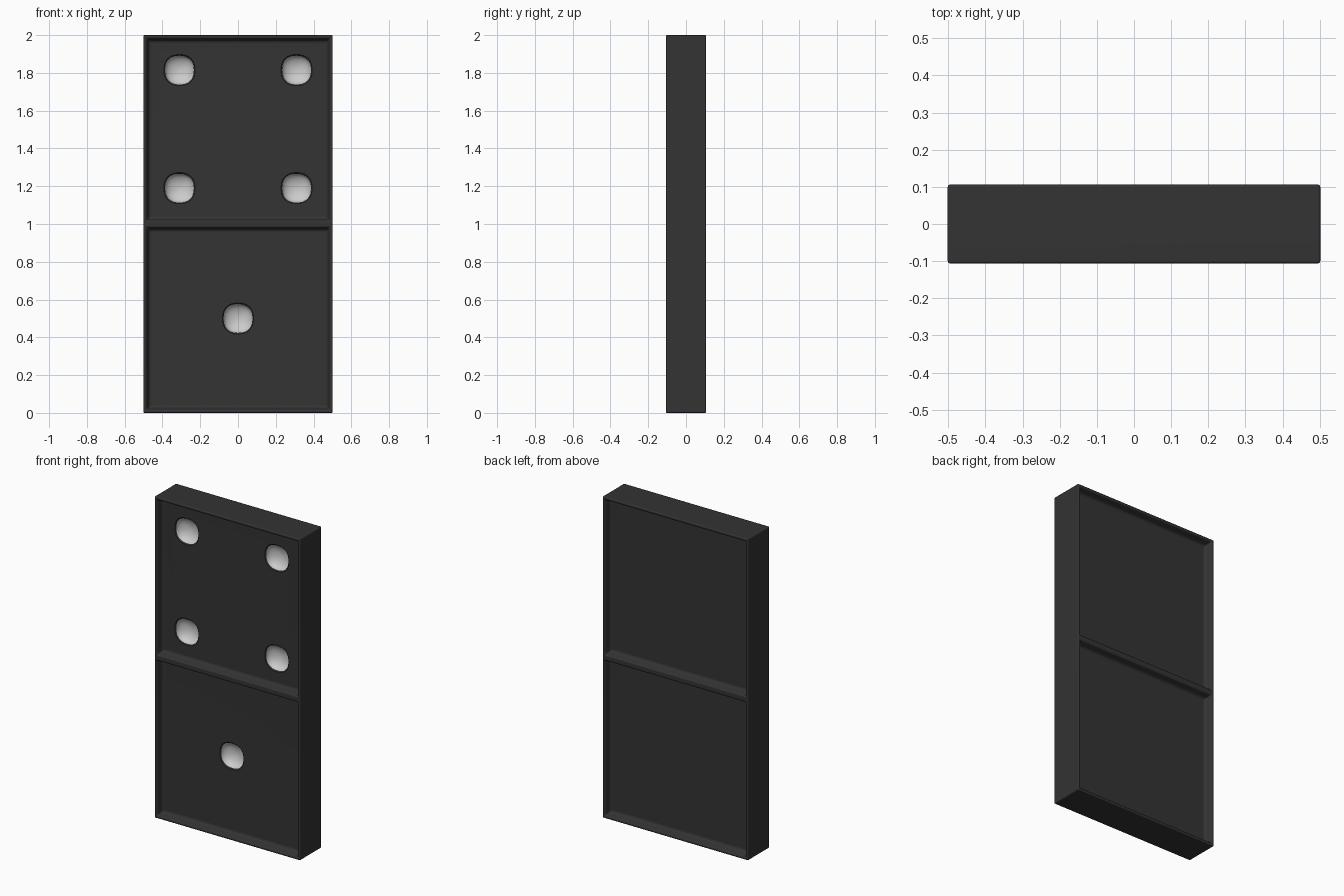
import bpy, bmesh
from math import cos, sin, pi, sqrt
from mathutils import Matrix

if "Cube" in bpy.data.objects:
    bpy.data.objects.remove(bpy.data.objects["Cube"])

W, D, H = 1.003, 0.212, 2.0
PIP_R, PIP_DEPTH, SIDES = 0.076, 0.045, 32


def material(name, value):
    m = bpy.data.materials.new(name)
    m.diffuse_color = (value, value, value, 1)
    m.use_nodes = True
    m.node_tree.nodes["Principled BSDF"].inputs["Base Color"].default_value = m.diffuse_color
    return m


def pip_ring(bm, x, y, z, r):
    """Softly squared circle in the xz plane."""
    verts = []
    for i in range(SIDES):
        a = 2 * pi * i / SIDES
        k = r / (abs(cos(a)) ** 2.4 + abs(sin(a)) ** 2.4) ** (1 / 2.4)
        verts.append(bm.verts.new((x + k * cos(a), y, z + k * sin(a))))
    return verts


def pairs(ring):
    return zip(ring, ring[1:] + ring[:1])


def add_pip(bm, x, y, z):
    """Concave bowl below the floor; returns the edges of its rim."""
    rim = pip_ring(bm, x, y, z, PIP_R + 0.006)
    rim_edges = [bm.edges.new(p) for p in pairs(rim)]
    prev = rim
    for i, s in enumerate((1, 0.97, 0.9, 0.78, 0.6, 0.4, 0.2)):
        depth = 0.006 + PIP_DEPTH * sqrt(1 - s * s)
        ring = pip_ring(bm, x, y + depth, z, PIP_R * s)
        for (a, b), (c, d) in zip(pairs(prev), pairs(ring)):
            bm.faces.new((a, b, d, c)).material_index = 1 if i else 0
        prev = ring
    tip = bm.verts.new((x, y + 0.006 + PIP_DEPTH, z))
    for a, b in pairs(prev):
        bm.faces.new((a, b, tip)).material_index = 1
    return rim_edges


# Tile body: split at mid height, stepped recesses on front and back
bm = bmesh.new()
bmesh.ops.create_cube(bm, size=1, matrix=Matrix.Translation((0, 0, H / 2))
                      @ Matrix.Diagonal((W, D, H, 1)))
bmesh.ops.bisect_plane(bm, geom=bm.verts[:] + bm.edges[:] + bm.faces[:],
                       plane_co=(0, 0, H / 2), plane_no=(0, 0, 1))
bm.normal_update()
panels = [f for f in bm.faces if abs(f.normal.y) > 0.9]
for thickness, depth in ((0.017, 0), (0.01, -0.037), (0.01, -0.008)):
    bmesh.ops.inset_individual(bm, faces=panels, thickness=thickness,
                               depth=depth, use_even_offset=True)

# Soft edges
bm.normal_update()
sharp = [e for e in bm.edges if e.calc_face_angle(0) > 0.4]
bmesh.ops.bevel(bm, geom=sharp, offset=0.007, segments=3, profile=0.5,
                affect='EDGES', clamp_overlap=True)
bm.normal_update()

# Pips: four dimples above, one below, on the front panels
spots = [(x, z) for x in (-0.31, 0.31) for z in (1.19, 1.815)] + [(0, 0.5)]
floors = sorted((f for f in bm.faces if f.normal.y < -0.9),
                key=lambda f: -f.calc_area())[:2]
for floor in floors:
    c = floor.calc_center_median()
    edges = list(floor.edges)
    bmesh.ops.delete(bm, geom=[floor], context='FACES_ONLY')
    for x, z in spots:
        if (z > 1) == (c.z > 1):
            edges += add_pip(bm, x, c.y, z)
    bmesh.ops.triangle_fill(bm, edges=edges, use_beauty=True, normal=(0, -1, 0))
bmesh.ops.recalc_face_normals(bm, faces=bm.faces[:])

me = bpy.data.meshes.new("domino_tile")
bm.to_mesh(me)
bm.free()
me.materials.append(material("black", 0.033))
me.materials.append(material("white", 0.8))
tile = bpy.data.objects.new("domino_tile", me)
bpy.context.collection.objects.link(tile)
bpy.context.view_layer.objects.active = tile
tile.select_set(True)
bpy.ops.object.shade_smooth_by_angle(angle=0.7)
wn = tile.modifiers.new("flat_panels", 'WEIGHTED_NORMAL')
wn.keep_sharp = True
